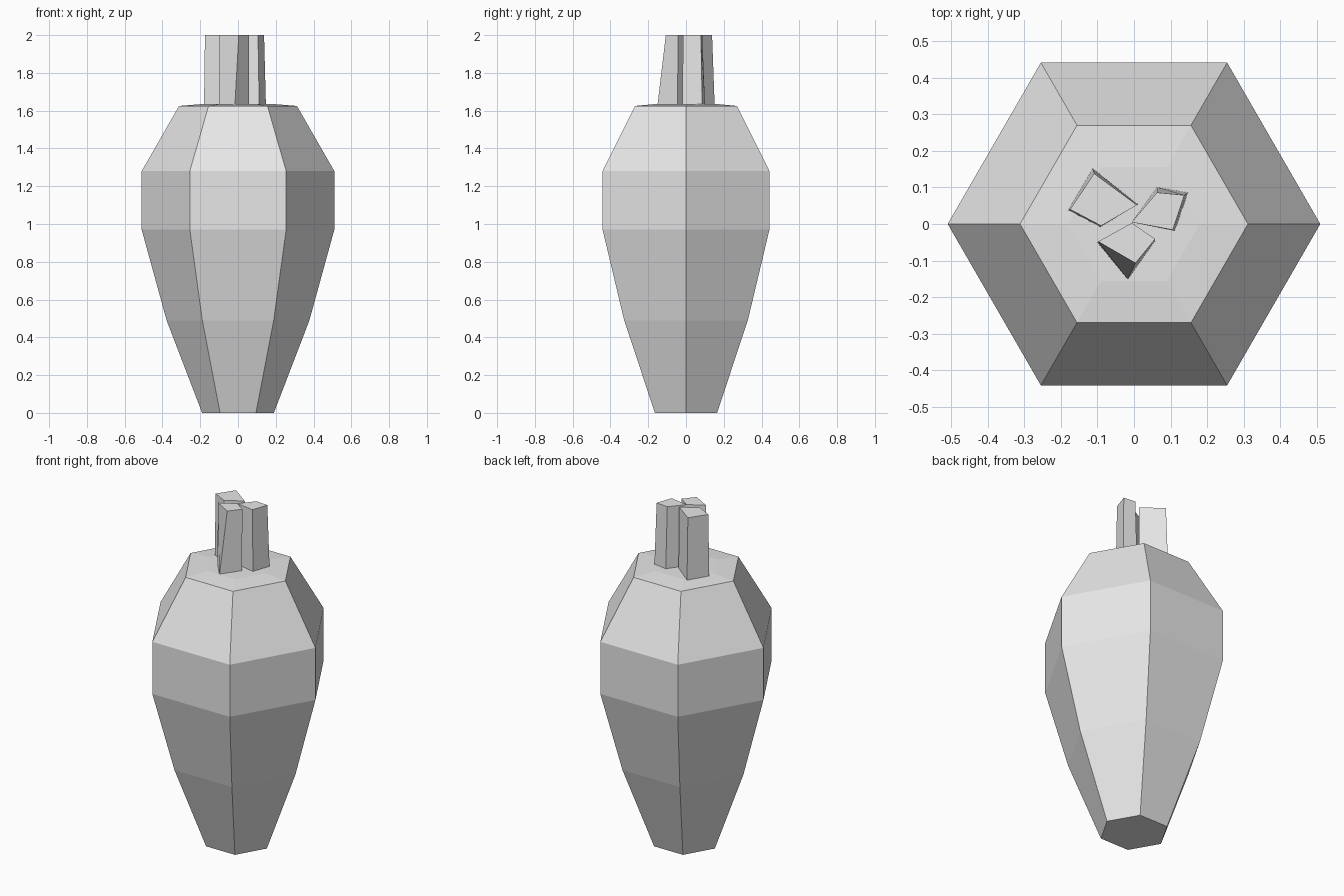
import bpy
import bmesh
from math import cos, sin, pi

cube = bpy.data.objects.get("Cube")
if cube:
    bpy.data.objects.remove(cube)

# One plain grey for everything
grey = bpy.data.materials.new("plain_grey")
grey.use_nodes = True
color = (0.8, 0.8, 0.8, 1)
grey.diffuse_color = color
grey.node_tree.nodes["Principled BSDF"].inputs["Base Color"].default_value = color


def loft(name, rings):
    """Skin a stack of equal-sized point rings and cap both ends."""
    bm = bmesh.new()
    loops = [[bm.verts.new(p) for p in ring] for ring in rings]
    n = len(loops[0])
    for low, high in zip(loops, loops[1:]):
        for i in range(n):
            j = (i + 1) % n
            bm.faces.new((low[i], low[j], high[j], high[i]))
    bm.faces.new(loops[0][::-1])
    bm.faces.new(loops[-1])
    bmesh.ops.recalc_face_normals(bm, faces=bm.faces)
    mesh = bpy.data.meshes.new(name)
    bm.to_mesh(mesh)
    bm.free()
    mesh.materials.append(grey)
    obj = bpy.data.objects.new(name, mesh)
    bpy.context.collection.objects.link(obj)
    return obj


def hexagon(radius, z):
    return [(radius * cos(i * pi / 3), radius * sin(i * pi / 3), z) for i in range(6)]


# Six-sided body, with a barely raised top
profile = [(0.19, 0), (0.378, 0.49), (0.51, 0.97), (0.51, 1.28), (0.312, 1.625), (0.18, 1.636)]
loft("body", [hexagon(r, z) for r, z in profile])

# Four-sided stalks, each given as its foot and tip corners
stalks = {
    "left_stalk": (
        [(0.063, 0.101), (0.148, 0.086), (0.112, -0.019), (-0.006, 0.005)],
        [(0.063, 0.086), (0.138, 0.079), (0.106, -0.016), (-0.006, 0.005)]),
    "right_stalk": (
        [(-0.113, 0.152), (0.011, 0.054), (-0.092, -0.008), (-0.18, 0.038)],
        [(-0.109, 0.138), (0.008, 0.052), (-0.09, -0.005), (-0.175, 0.04)]),
    "front_stalk": (
        [(-0.006, 0.002), (0.058, -0.046), (-0.017, -0.152), (-0.1, -0.051)],
        [(-0.006, 0.003), (0.058, -0.041), (0.004, -0.107), (-0.098, -0.048)]),
}
for name, (foot, tip) in stalks.items():
    loft(name, [[(x, y, z) for x, y in ring] for ring, z in ((foot, 1.62), (tip, 2.0))])
